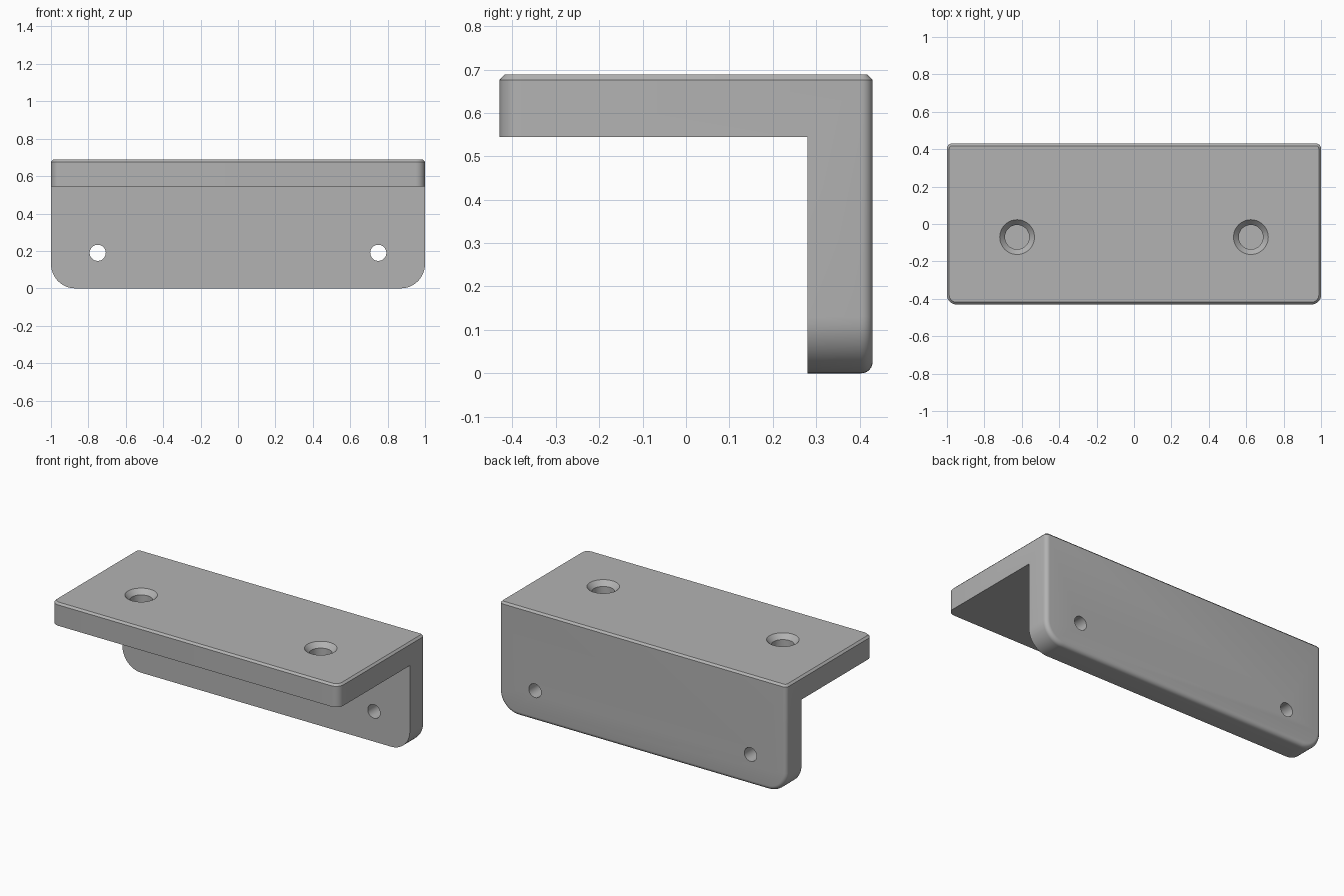
import bpy, bmesh, math
from mathutils import Matrix, Vector

if "Cube" in bpy.data.objects:
    bpy.data.objects.remove(bpy.data.objects["Cube"], do_unlink=True)

HALF_X, HALF_Y, TOP = 1.0, 0.43, 0.688
SHELF_Z, WALL_Y = 0.545, 0.28

grey = bpy.data.materials.new("plain grey")
grey.use_nodes = True
grey.diffuse_color = (0.45, 0.45, 0.45, 1)
grey.node_tree.nodes["Principled BSDF"].inputs["Base Color"].default_value = grey.diffuse_color


def make_object(name, bm):
    bmesh.ops.recalc_face_normals(bm, faces=bm.faces[:])
    mesh = bpy.data.meshes.new(name)
    bm.to_mesh(mesh)
    bm.free()
    mesh.materials.append(grey)
    obj = bpy.data.objects.new(name, mesh)
    bpy.context.collection.objects.link(obj)
    return obj


def bevel_where(bm, rule, size, segments):
    edges = [e for e in bm.edges if rule(*[v.co for v in e.verts])]
    bmesh.ops.bevel(bm, geom=edges, offset=size, segments=segments,
                    profile=0.5, affect='EDGES', clamp_overlap=False)


def near(a, b):
    return abs(a - b) < 1e-4


def lathe(name, profile, matrix):
    bm = bmesh.new()
    verts = [bm.verts.new((r, 0, z)) for r, z in profile]
    edges = [bm.edges.new(pair) for pair in zip(verts, verts[1:])]
    bmesh.ops.spin(bm, geom=verts + edges, cent=(0, 0, 0), axis=(0, 0, 1),
                   angle=math.tau, steps=48)
    bmesh.ops.remove_doubles(bm, verts=bm.verts[:], dist=1e-5)
    bm.transform(matrix)
    return make_object(name, bm)


# L-shaped body swept along x
bm = bmesh.new()
outline = [(-HALF_Y, SHELF_Z), (WALL_Y, SHELF_Z), (WALL_Y, 0),
           (HALF_Y, 0), (HALF_Y, TOP), (-HALF_Y, TOP)]
face = bm.faces.new([bm.verts.new((-HALF_X, y, z)) for y, z in outline])
swept = bmesh.ops.extrude_face_region(bm, geom=[face])
bmesh.ops.translate(bm, vec=(2 * HALF_X, 0, 0),
                    verts=[v for v in swept["geom"] if isinstance(v, bmesh.types.BMVert)])
bmesh.ops.recalc_face_normals(bm, faces=bm.faces[:])

# Rounded lower corners of the wall and front corners of the shelf
bevel_where(bm, lambda a, b: near(a.x, b.x) and near(a.z, 0) and near(b.z, 0), 0.13, 12)
bevel_where(bm, lambda a, b: near(a.x, b.x) and near(a.y, -HALF_Y) and near(b.y, -HALF_Y), 0.05, 8)
# Soft rim around the back, then a chamfer around the top
bevel_where(bm, lambda a, b: near(a.y, HALF_Y) and near(b.y, HALF_Y)
            and not (near(a.z, TOP) and near(b.z, TOP)), 0.026, 6)
bevel_where(bm, lambda a, b: near(a.z, TOP) and near(b.z, TOP), 0.012, 1)
bracket = make_object("angle_bracket", bm)

# Countersunk blind holes in the shelf, through holes in the wall
cutters = []
for side in (-1, 1):
    cutters.append(lathe("shelf_hole_cutter",
                         [(0, -0.10), (0.065, -0.10), (0.065, -0.03),
                          (0.093, 0), (0.093, 0.05), (0, 0.05)],
                         Matrix.Translation((side * 0.625, -0.07, TOP))))
    cutters.append(lathe("wall_hole_cutter",
                         [(0, -0.2), (0.043, -0.2), (0.043, 0.2), (0, 0.2)],
                         Matrix.Translation((side * 0.75, 0.35, 0.19))
                         @ Matrix.Rotation(math.pi / 2, 4, 'X')))

bpy.ops.object.select_all(action='DESELECT')
bpy.context.view_layer.objects.active = bracket
bracket.select_set(True)
for cutter in cutters:
    cutter.hide_render = True
    mod = bracket.modifiers.new("hole", 'BOOLEAN')
    mod.operation, mod.solver, mod.object = 'DIFFERENCE', 'EXACT', cutter
    bpy.ops.object.modifier_apply(modifier=mod.name)
    bpy.data.objects.remove(cutter, do_unlink=True)

bpy.ops.object.shade_smooth_by_angle(angle=math.radians(25))
